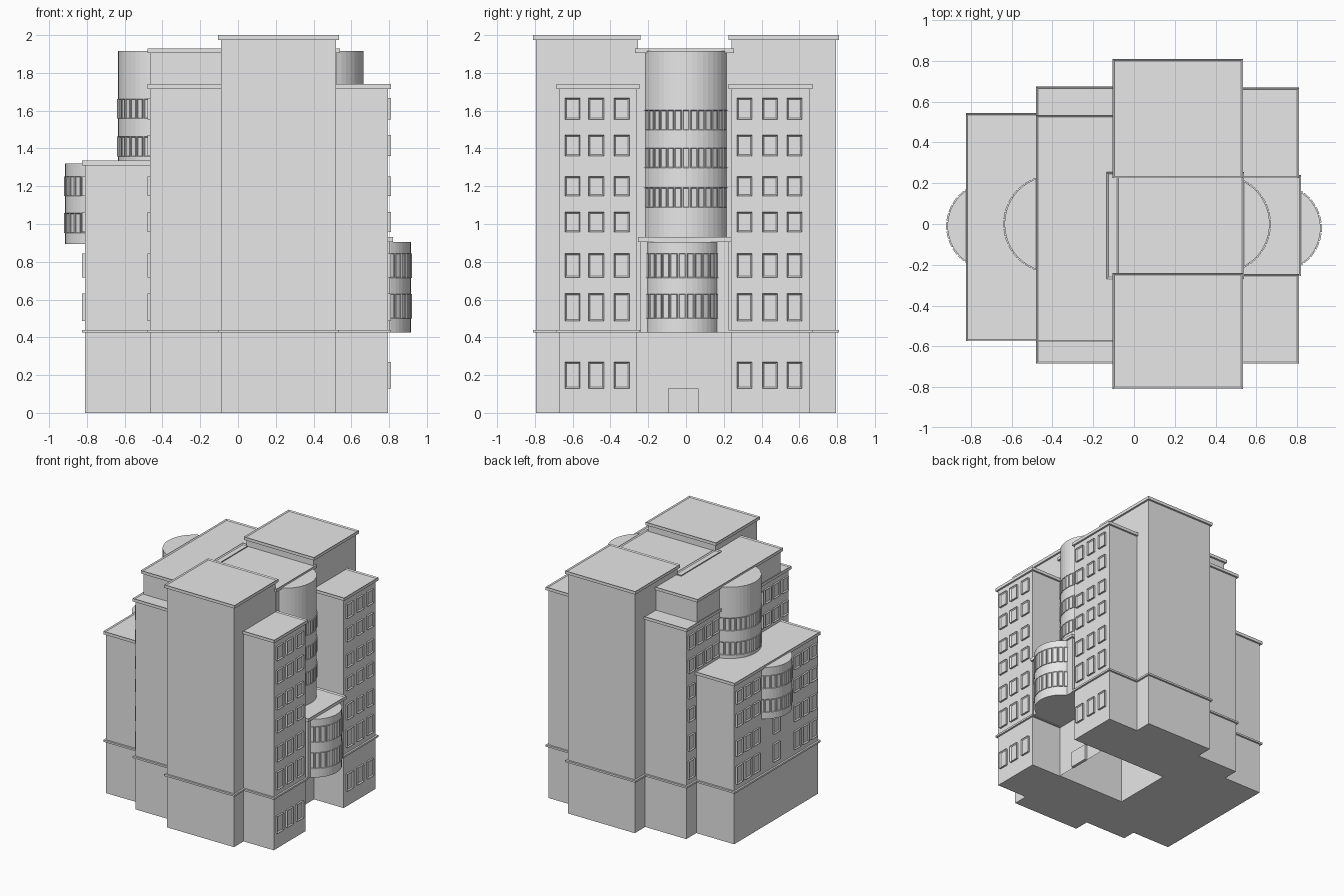
import bpy, bmesh, math
from mathutils import Matrix, Vector

cube = bpy.data.objects.get("Cube")
if cube:
    bpy.data.objects.remove(cube, do_unlink=True)

mat = bpy.data.materials.new("stone_grey")
mat.use_nodes = True
GREY = (0.8, 0.8, 0.8, 1)
mat.diffuse_color = GREY
mat.node_tree.nodes["Principled BSDF"].inputs["Base Color"].default_value = GREY


def finish(name, bm):
    mesh = bpy.data.meshes.new(name)
    bm.to_mesh(mesh)
    bm.free()
    mesh.materials.append(mat)
    obj = bpy.data.objects.new(name, mesh)
    bpy.context.collection.objects.link(obj)
    return obj


def add_box(bm, x0, x1, y0, y1, z0, z1):
    centre = Vector((x0 + x1, y0 + y1, z0 + z1)) / 2
    size = Matrix.Diagonal((x1 - x0, y1 - y0, z1 - z0, 1))
    verts = bmesh.ops.create_cube(bm, size=1, matrix=Matrix.Translation(centre) @ size)["verts"]
    return list({f for v in verts for f in v.link_faces})


def sink(bm, faces, normal, rim, depth):
    """Inset the face that looks along normal and push it inward."""
    face = max(faces, key=lambda f: f.calc_center_median().dot(normal))
    bmesh.ops.inset_region(bm, faces=[face], thickness=rim)
    bmesh.ops.translate(bm, verts=face.verts[:], vec=-normal * depth)


def block(name, x0, x1, y0, y1, z0, z1, band=True, open_base=False):
    """Building mass with an overhanging roof cap and a string course."""
    bm = bmesh.new()
    o = 0.015
    faces = add_box(bm, x0, x1, y0, y1, z0, z1 - 0.025)
    if open_base:
        base = min(faces, key=lambda f: f.calc_center_median().z)
        bmesh.ops.delete(bm, geom=[base], context='FACES_ONLY')
    cap = add_box(bm, x0 - o, x1 + o, y0 - o, y1 + o, z1 - 0.025, z1)
    sink(bm, cap, Vector((0, 0, 1)), 0.013, 0.008)
    if band:
        add_box(bm, x0 - o, x1 + o, y0 - o, y1 + o, 0.425, 0.44)
    finish(name, bm)


def add_window(bm, pos, angle, w, h, depth, rim):
    """Framed window with its front turned to the given direction."""
    part = bmesh.new()
    faces = add_box(part, -depth, depth, -w / 2, w / 2, -h / 2, h / 2)
    sink(part, faces, Vector((1, 0, 0)), rim, depth * 0.6)
    part.transform(Matrix.Translation(pos) @ Matrix.Rotation(angle, 4, 'Z'))
    mesh = bpy.data.meshes.new("window_part")
    part.to_mesh(mesh)
    part.free()
    bm.from_mesh(mesh)
    bpy.data.meshes.remove(mesh)


def windows(name, x, angle, columns, rows):
    bm = bmesh.new()
    for y in columns:
        for z, h in rows:
            add_window(bm, (x, y, z), angle, 0.08, h, 0.015, 0.011)
    finish(name, bm)


def drum(name, x, y, r, z0, z1, angle, rows, h, panes):
    """Round bay with rings of narrow windows on its outer half."""
    bm = bmesh.new()
    bmesh.ops.create_cone(bm, cap_ends=True, segments=48, radius1=r, radius2=r, depth=z1 - z0,
                          matrix=Matrix.Translation((x, y, (z0 + z1) / 2)))
    step = math.tau / panes
    for z in rows:
        for i in range(-panes // 4, panes // 4 + 1):
            a = angle + i * step
            pos = (x + r * math.cos(a), y + r * math.sin(a), z)
            add_window(bm, pos, a, r * step * 0.82, h, 0.006, 0.005)
    finish(name, bm)


# Main masses
block("front_tower", -0.09, 0.52, -0.795, -0.255, 0, 2.0)
block("back_tower", -0.09, 0.52, 0.24, 0.795, 0, 2.0)
block("front_wing", 0.5, 0.795, -0.67, -0.26, 0, 1.74)
block("back_wing", 0.5, 0.795, 0.24, 0.655, 0, 1.74)
block("rear_slab", -0.465, -0.09, -0.67, 0.66, 0, 1.74)
block("rear_slab_top", -0.465, -0.09, -0.565, 0.52, 1.7, 1.93, band=False)
block("core", -0.12, 0.525, -0.255, 0.24, 0, 1.93, band=False, open_base=True)
block("low_block", -0.81, -0.465, -0.56, 0.53, 0, 1.335)
block("entrance_bay", 0.5, 0.805, -0.24, 0.225, 0.425, 0.93, band=False)

# Entrance door in the recess
bm = bmesh.new()
add_box(bm, 0.52, 0.545, -0.095, 0.065, 0, 0.13)
finish("door", bm)

# Round bays
drum("upper_right_drum", 0.43, 0, 0.235, 0.92, 1.915, 0, (1.14, 1.35, 1.55), 0.105, 36)
drum("lower_right_drum", 0.705, -0.02, 0.21, 0.425, 0.905, 0, (0.565, 0.78), 0.13, 30)
drum("upper_left_drum", -0.4, 0, 0.235, 1.32, 1.915, math.pi, (1.41, 1.61), 0.105, 36)
drum("lower_left_drum", -0.705, -0.01, 0.21, 0.895, 1.32, math.pi, (1.005, 1.2), 0.105, 30)

# Framed windows, row by row as (height, window size)
ground = [(0.2, 0.14)]
lower = [(0.56, 0.145), (0.78, 0.125)]
middle = [(1.01, 0.105), (1.2, 0.105)]
upper = [(1.415, 0.11), (1.61, 0.115)]
windows("front_wing_windows", 0.795, 0, (-0.6, -0.475, -0.34), ground + lower + middle + upper)
windows("back_wing_windows", 0.795, 0, (0.31, 0.445, 0.575), ground + lower + middle + upper)
windows("low_block_windows", -0.81, math.pi, (-0.5, -0.39, -0.28, 0.25, 0.36, 0.47), lower + middle)
windows("low_block_centre_windows", -0.81, math.pi, (-0.01,), lower)
windows("rear_edge_windows", -0.465, math.pi, (-0.615, 0.6), lower + middle + upper)
windows("rear_upper_windows", -0.465, math.pi, (-0.5, -0.39, -0.28, 0.28, 0.38, 0.49), upper)
